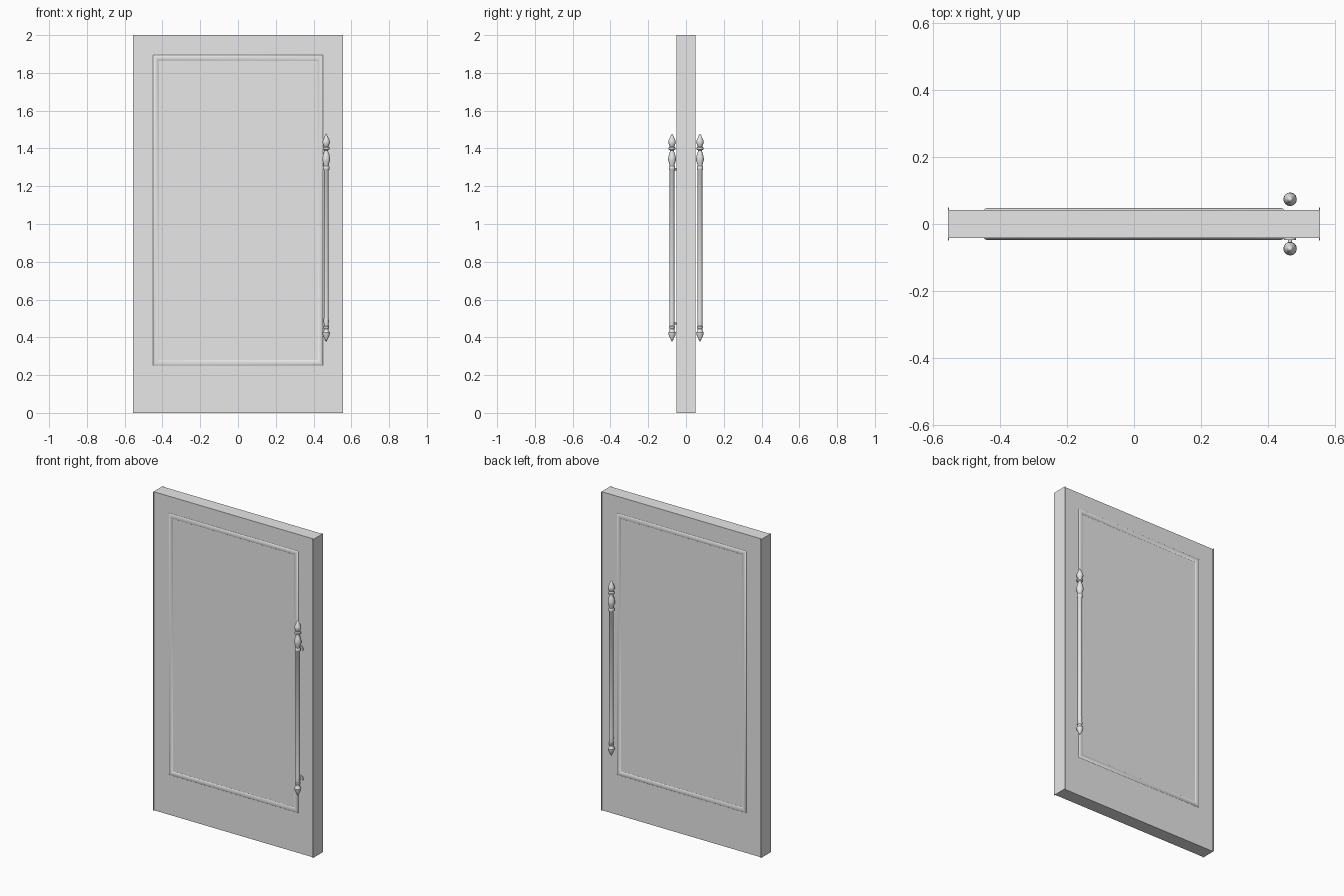
import bpy, bmesh, math
from mathutils import Matrix, Vector

if "Cube" in bpy.data.objects:
    bpy.data.objects.remove(bpy.data.objects["Cube"])

grey = bpy.data.materials.new("plain grey")
grey.use_nodes = True
COLOUR = (0.8, 0.8, 0.8, 1)
grey.diffuse_color = COLOUR
grey.node_tree.nodes["Principled BSDF"].inputs["Base Color"].default_value = COLOUR

HALF_W, HEIGHT, HALF_T = 0.557, 2.0, 0.0425
HANDLE_X, HANDLE_Y = 0.467, 0.074


def finish(bm, name, smooth=False):
    bmesh.ops.recalc_face_normals(bm, faces=bm.faces)
    mesh = bpy.data.meshes.new(name)
    bm.to_mesh(mesh)
    bm.free()
    mesh.materials.append(grey)
    obj = bpy.data.objects.new(name, mesh)
    bpy.context.collection.objects.link(obj)
    if smooth:
        bpy.ops.object.select_all(action='DESELECT')
        obj.select_set(True)
        bpy.context.view_layer.objects.active = obj
        bpy.ops.object.shade_smooth_by_angle(angle=math.radians(40))
    return obj


def box(name, centre, size):
    bm = bmesh.new()
    bmesh.ops.create_cube(bm, size=1, matrix=Matrix.Translation(centre) @ Matrix.Diagonal((*size, 1)))
    return finish(bm, name)


def rod_along_y(name, x, z, y0, y1, radius):
    bm = bmesh.new()
    place = Matrix.Translation((x, (y0 + y1) / 2, z)) @ Matrix.Rotation(math.pi / 2, 4, 'X')
    bmesh.ops.create_cone(bm, cap_ends=True, segments=20, radius1=radius, radius2=radius,
                          depth=abs(y1 - y0), matrix=place)
    return finish(bm, name, True)


def moulding(name, side):
    """Rounded bead swept round a mitred rectangle."""
    half_x, z0, z1, width, rise = 0.45, 0.25, 1.895, 0.03, 0.0065
    bm = bmesh.new()
    rings = []
    steps = 8
    for i in range(steps + 1):
        t = i / steps
        inset = width * t
        y = side * (HALF_T - 0.001 + rise * math.sin(math.pi * t) ** 0.6 if 0 < i < steps
                    else HALF_T - 0.001)
        corners = ((-1, z0 + inset), (1, z0 + inset), (1, z1 - inset), (-1, z1 - inset))
        rings.append([bm.verts.new((s * (half_x - inset), y, z)) for s, z in corners])
    for a, b in zip(rings, rings[1:]):
        for k in range(4):
            n = (k + 1) % 4
            bm.faces.new((a[k], a[n], b[n], b[k]))
    return finish(bm, name, True)


def turned_handle(name, side):
    """Turned pull with pointed finials, as radius and height pairs."""
    profile = [
        (0, 0.375), (0.008, 0.39), (0.019, 0.415), (0.02, 0.425), (0.013, 0.435),
        (0.012, 0.445), (0.016, 0.45), (0.016, 0.457), (0.012, 0.46), (0.014, 0.49),
        (0.013, 0.5), (0.013, 1.285), (0.017, 1.29), (0.017, 1.303), (0.013, 1.308),
        (0.015, 1.32), (0.02, 1.335), (0.02, 1.35), (0.016, 1.37), (0.01, 1.385),
        (0.01, 1.39), (0.018, 1.395), (0.018, 1.405), (0.012, 1.41), (0.016, 1.42),
        (0.02, 1.43), (0.018, 1.442), (0.008, 1.465), (0, 1.48)]
    bm = bmesh.new()
    verts = [bm.verts.new((HANDLE_X + r, side * HANDLE_Y, z)) for r, z in profile]
    edges = [bm.edges.new(pair) for pair in zip(verts, verts[1:])]
    bmesh.ops.spin(bm, geom=verts + edges, cent=(HANDLE_X, side * HANDLE_Y, 0),
                   axis=(0, 0, 1), angle=math.tau, steps=24)
    bmesh.ops.remove_doubles(bm, verts=bm.verts, dist=0.00005)
    return finish(bm, name, True)


# Slab and the thin edge bands that stand slightly proud of it
box("door_slab", (0, 0, HEIGHT / 2), (2 * HALF_W - 0.006, 2 * HALF_T, HEIGHT))
for label, s in (("left", 1), ("right", -1)):
    box(label + "_edge_band", (s * (HALF_W - 0.002), 0, HEIGHT / 2), (0.004, 0.1, HEIGHT))

# Panel moulding and pull on both sides
for label, side in (("front", -1), ("back", 1)):
    moulding(label + "_panel_moulding", side)
    turned_handle(label + "_handle", side)

# Mounts of the front pull
for label, z in (("upper", 1.29), ("lower", 0.475)):
    rod_along_y(label + "_mount_post", HANDLE_X, z, -HANDLE_Y, -HALF_T, 0.006)
    rod_along_y(label + "_mount_rosette", HANDLE_X, z, -HALF_T - 0.006, -HALF_T, 0.018)
